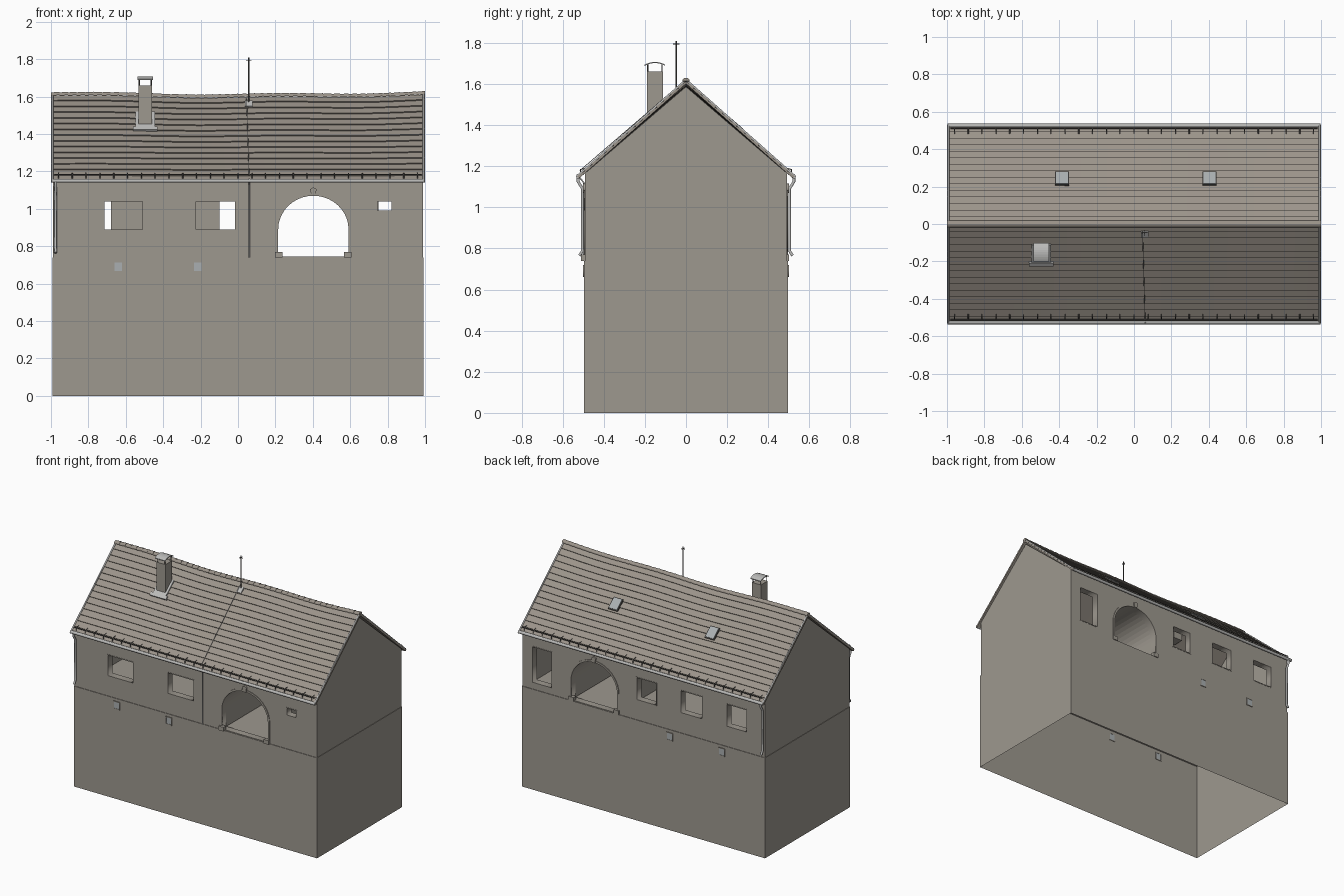
import bpy, bmesh, math
from mathutils import Matrix, Vector

if "Cube" in bpy.data.objects:
    bpy.data.objects.remove(bpy.data.objects["Cube"], do_unlink=True)


def material(name, r, g, b):
    m = bpy.data.materials.new(name)
    m.use_nodes = True
    m.diffuse_color = (r, g, b, 1)
    m.node_tree.nodes["Principled BSDF"].inputs["Base Color"].default_value = (r, g, b, 1)
    return m


PLASTER = material("grey_plaster", 0.34, 0.315, 0.275)
TILE = material("roof_tile", 0.33, 0.295, 0.255)
METAL = material("pale_metal", 0.50, 0.50, 0.49)
GLASS = material("window_glass", 0.40, 0.43, 0.44)
DARK = material("dark_iron", 0.10, 0.095, 0.09)


def add(name, mesh, mat):
    ob = bpy.data.objects.new(name, mesh)
    mesh.materials.clear()
    mesh.materials.append(mat)
    bpy.context.collection.objects.link(ob)
    return ob


def from_bmesh(name, bm, mat, fix=True):
    if fix:
        bmesh.ops.recalc_face_normals(bm, faces=bm.faces)
    mesh = bpy.data.meshes.new(name)
    bm.to_mesh(mesh)
    bm.free()
    return add(name, mesh, mat)


def box(name, x, y, z, mat, matrix=Matrix()):
    """Box from (min, max) pairs, optionally moved by a matrix."""
    bm = bmesh.new()
    bmesh.ops.create_cube(bm, size=1)
    for v in bm.verts:
        v.co = matrix @ Vector([(a + b) / 2 + c * (b - a) for (a, b), c in zip((x, y, z), v.co)])
    return from_bmesh(name, bm, mat)


def prism(name, profile, x0, x1, mat, rise=0):
    """Extrude a closed (y, z) profile along x."""
    bm = bmesh.new()
    ends = [[bm.verts.new((x, y, z + r)) for y, z in profile] for x, r in ((x0, 0), (x1, rise))]
    bm.faces.new(ends[0])
    bm.faces.new(ends[1][::-1])
    for i in range(len(profile)):
        j = (i + 1) % len(profile)
        bm.faces.new((ends[0][i], ends[0][j], ends[1][j], ends[1][i]))
    return from_bmesh(name, bm, mat)


def curve_mesh(name, curve, mat, matrix=Matrix()):
    tmp = bpy.data.objects.new(name, curve)
    bpy.context.collection.objects.link(tmp)
    deps = bpy.context.evaluated_depsgraph_get()
    mesh = bpy.data.meshes.new_from_object(tmp.evaluated_get(deps))
    bpy.data.objects.remove(tmp, do_unlink=True)
    mesh.transform(matrix)
    return add(name, mesh, mat)


def spline(curve, points, closed):
    s = curve.splines.new("POLY")
    s.points.add(len(points) - 1)
    for p, co in zip(s.points, points):
        p.co = (*co, 0, 1) if len(co) == 2 else (*co, 1)
    s.use_cyclic_u = closed


def plate(name, outlines, y, thick, mat):
    """Upright (x, z) plate; outlines after the first are holes."""
    c = bpy.data.curves.new(name, "CURVE")
    c.dimensions, c.fill_mode, c.extrude = "2D", "BOTH", thick / 2
    for o in outlines:
        spline(c, o, True)
    turn = Matrix.Translation((0, y, 0)) @ Matrix.Rotation(math.pi / 2, 4, "X")
    return curve_mesh(name, c, mat, turn)


def pipe(name, points, radius, mat):
    c = bpy.data.curves.new(name, "CURVE")
    c.dimensions, c.bevel_depth, c.bevel_resolution = "3D", radius, 1
    c.use_fill_caps = True
    spline(c, points, False)
    return curve_mesh(name, c, mat)


def rect(x0, x1, z0, z1):
    return [(x0, z0), (x1, z0), (x1, z1), (x0, z1)]


FLOOR, EAVE, RIDGE, HALF = 0.74, 1.145, 1.595, 0.525
ARCH_X, ARCH_R = 0.403, 0.188
SLOPE = math.atan2(RIDGE - EAVE, HALF)


def arch(grow=0):
    pts = [(ARCH_X - ARCH_R - grow, FLOOR + 0.005)]
    for i in range(21):
        a = math.pi * i / 20
        pts.append((ARCH_X - (ARCH_R + grow) * math.cos(a), 0.89 + (0.18 + grow) * math.sin(a)))
    return pts + [(ARCH_X + ARCH_R + grow, FLOOR + 0.005)]


def sag(x):
    return 0.012 * x * x + 0.004 * math.sin(7 * x)


def roof_point(side, x, t, lift):
    """Point on a roof slope: t runs from eave (0) to ridge (1)."""
    return Vector((x, side * (HALF * (1 - t) + lift * math.sin(SLOPE)),
                   EAVE + (RIDGE - EAVE) * t + sag(x) * t + lift * math.cos(SLOPE)))


# Lower storey: open at the bottom, its top forms the floor and ledge
bm = bmesh.new()
bmesh.ops.create_cube(bm, size=1)
for v in bm.verts:
    v.co = (v.co.x * 1.984, v.co.y * 0.992, (v.co.z + 0.5) * FLOOR)
bmesh.ops.delete(bm, geom=[f for f in bm.faces if f.normal.z < -0.5], context="FACES_ONLY")
from_bmesh("lower_storey", bm, PLASTER, fix=False)

# Upper front and back walls with window and archway openings
front_windows = [(-0.715, -0.51, 0.89, 1.04), (-0.225, -0.015, 0.89, 1.04), (0.745, 0.82, 0.99, 1.04)]
back_windows = [(-0.84, -0.68, 0.89, 1.05), (-0.475, -0.305, 0.89, 1.05),
                (-0.10, 0.055, 0.89, 1.05), (0.75, 0.905, 0.79, 1.05)]
for side, label, windows in ((-1, "front", front_windows), (1, "back", back_windows)):
    holes = [rect(*w) for w in windows]
    plate(label + "_wall", [rect(-0.986, 0.986, FLOOR, 1.165), arch()] + holes, side * 0.467, 0.05, PLASTER)
    for w in windows:
        x0, x1, z0, z1 = w
        plate(label + "_window_surround", [rect(x0 - 0.006, x1 + 0.006, z0 - 0.006, z1 + 0.006), rect(*w)],
              side * 0.492, 0.004, PLASTER)
    # Arch surround, keystone and corner stones
    plate(label + "_arch_surround", [arch(0.014) + arch()[::-1]], side * 0.492, 0.008, PLASTER)
    plate(label + "_keystone", [[(0.392, 1.07), (0.414, 1.07), (0.42, 1.105), (0.403, 1.115), (0.386, 1.105)]],
          side * 0.493, 0.018, PLASTER)
    for s in (-1, 1):
        x = ARCH_X + s * (ARCH_R - 0.004)
        box(label + "_corner_stone", (x - 0.02, x + 0.02), (side * 0.492 - 0.02, side * 0.492 + 0.01),
            (FLOOR, FLOOR + 0.03), PLASTER)
    # Small cellar windows
    for x in (-0.64, -0.215):
        outer, inner = rect(x - 0.025, x + 0.025, 0.662, 0.72), rect(x - 0.02, x + 0.02, 0.668, 0.714)
        plate(label + "_cellar_frame", [outer, inner], side * 0.497, 0.008, PLASTER)
        plate(label + "_cellar_pane", [inner], side * 0.497, 0.004, GLASS)

# Gable walls
gable = [(-0.492, FLOOR), (0.492, FLOOR), (0.492, 1.165), (0, RIDGE - 0.008), (-0.492, 1.165)]
for s in (-1, 1):
    prism("gable_wall", gable, s * 0.989, s * 0.97, PLASTER)

# Vaulted passage between the two archways
bm = bmesh.new()
rows = [[bm.verts.new((x, y, z)) for x, z in arch()] for y in (-0.445, 0.445)]
for i in range(len(rows[0]) - 1):
    bm.faces.new((rows[0][i], rows[0][i + 1], rows[1][i + 1], rows[1][i]))
from_bmesh("passage_vault", bm, PLASTER, fix=False)

# Tiled roof slopes: stepped courses over a thin slab
COURSES, SEGMENTS = 15, 28
for side, label in ((-1, "front"), (1, "back")):
    section = [(0, -0.006)]
    for i in range(COURSES):
        section += [(i / COURSES, 0.009), ((i + 1) / COURSES, 0.002)]
    section.append((1, -0.006))
    bm = bmesh.new()
    rings = [[bm.verts.new(roof_point(side, -1 + 2 * k / SEGMENTS, t, h)) for t, h in section]
             for k in range(SEGMENTS + 1)]
    for a, b in zip(rings, rings[1:]):
        for i in range(len(section)):
            j = (i + 1) % len(section)
            bm.faces.new((a[i], a[j], b[j], b[i]))
    bm.faces.new(rings[0])
    bm.faces.new(rings[-1])
    from_bmesh(label + "_roof", bm, TILE)

    # Verge strips, gutter and downpipe
    for s in (-1, 1):
        pipe("verge_strip", [roof_point(side, s * 0.993, t, 0.008) for t in (0, 1)], 0.006, METAL)
    pipe(label + "_gutter", [(-0.998, side * 0.525, 1.15), (0.998, side * 0.525, 1.15)], 0.011, METAL)
    pipe(label + "_downpipe", [(-0.975, side * y, z) for y, z in
         ((0.525, 1.145), (0.525, 1.125), (0.503, 1.09), (0.503, 0.79), (0.518, 0.765))], 0.008, METAL)

    # Snow guard along the eave
    pipe(label + "_snow_rail", [roof_point(side, x, 0.05, 0.02) for x in (-0.98, 0.98)], 0.003, DARK)
    for k in range(27):
        x = -0.96 + 1.92 * k / 26
        pipe(label + "_snow_bracket", [roof_point(side, x, 0.03, 0.006), roof_point(side, x, 0.05, 0.022),
                                       roof_point(side, x, 0.09, 0.006)], 0.003, DARK)

# Ridge tiles
COUNT = 44
for k in range(COUNT):
    x0, x1 = -1 + 2 * k / COUNT, -1 + 2 * (k + 1) / COUNT
    arc = [(0.018 * math.cos(math.pi * i / 6), RIDGE + sag(x0) + 0.001 + 0.017 * math.sin(math.pi * i / 6))
           for i in range(7)]
    prism("ridge_tile", arc, x0, x1, TILE, sag(x1) - sag(x0) + 0.003)

# Skylights on the back slope
for x in (-0.385, 0.403):
    y = 0.235
    z = EAVE + (RIDGE - EAVE) * (1 - y / HALF) + sag(x) * 0.5
    m = Matrix.Translation((x, y, z)) @ Matrix.Rotation(-SLOPE, 4, "X")
    box("skylight_frame", (-0.038, 0.038), (-0.046, 0.046), (0, 0.016), DARK, m)
    box("skylight_pane", (-0.032, 0.032), (-0.04, 0.04), (0.014, 0.019), GLASS, m)

# Chimney with flashing, cap legs and curved cap
box("chimney", (-0.533, -0.459), (-0.19, -0.112), (1.42, 1.66), PLASTER)
z = EAVE + (RIDGE - EAVE) * (1 - 0.15 / HALF)
m = Matrix.Translation((-0.496, -0.15, z)) @ Matrix.Rotation(SLOPE, 4, "X")
box("chimney_flashing", (-0.052, 0.052), (-0.07, 0.065), (0, 0.016), METAL, m)
box("chimney_apron", (-0.066, 0.066), (-0.085, -0.06), (0, 0.018), METAL, m)
for x in (-0.528, -0.464):
    for y in (-0.186, -0.116):
        pipe("cap_leg", [(x, y, 1.655), (x, y, 1.697)], 0.003, DARK)
arc = [(-0.151 + 0.05 * i / 4, 1.708 - 0.014 * (i / 4) ** 2) for i in range(-4, 5)]
prism("chimney_cap", arc + [(y, h - 0.006) for y, h in arc[::-1]], -0.538, -0.454, METAL)

# Antenna mast and conductor cable running down the front
AX, AY = 0.057, -0.047
pipe("antenna_mast", [(AX, AY, 1.55), (AX, AY, 1.81)], 0.004, DARK)
pipe("antenna_bar", [(AX - 0.014, AY, 1.795), (AX + 0.014, AY, 1.795)], 0.002, DARK)
pipe("antenna_cross_bar", [(AX, AY - 0.016, 1.795), (AX, AY + 0.016, 1.795)], 0.002, DARK)
z = EAVE + (RIDGE - EAVE) * (1 + AY / HALF)
m = Matrix.Translation((AX, AY, z)) @ Matrix.Rotation(SLOPE, 4, "X")
box("mast_flashing", (-0.02, 0.02), (-0.025, 0.02), (0, 0.015), METAL, m)
pipe("roof_cable", [roof_point(-1, 0.045 + 0.015 * (1 - t), t, 0.02) for t in (0.04, 0.5, 0.95)], 0.002, METAL)
pipe("wall_cable", [(0.06, -0.53, 1.16), (0.06, -0.497, 1.12), (0.06, -0.497, FLOOR)], 0.004, METAL)
